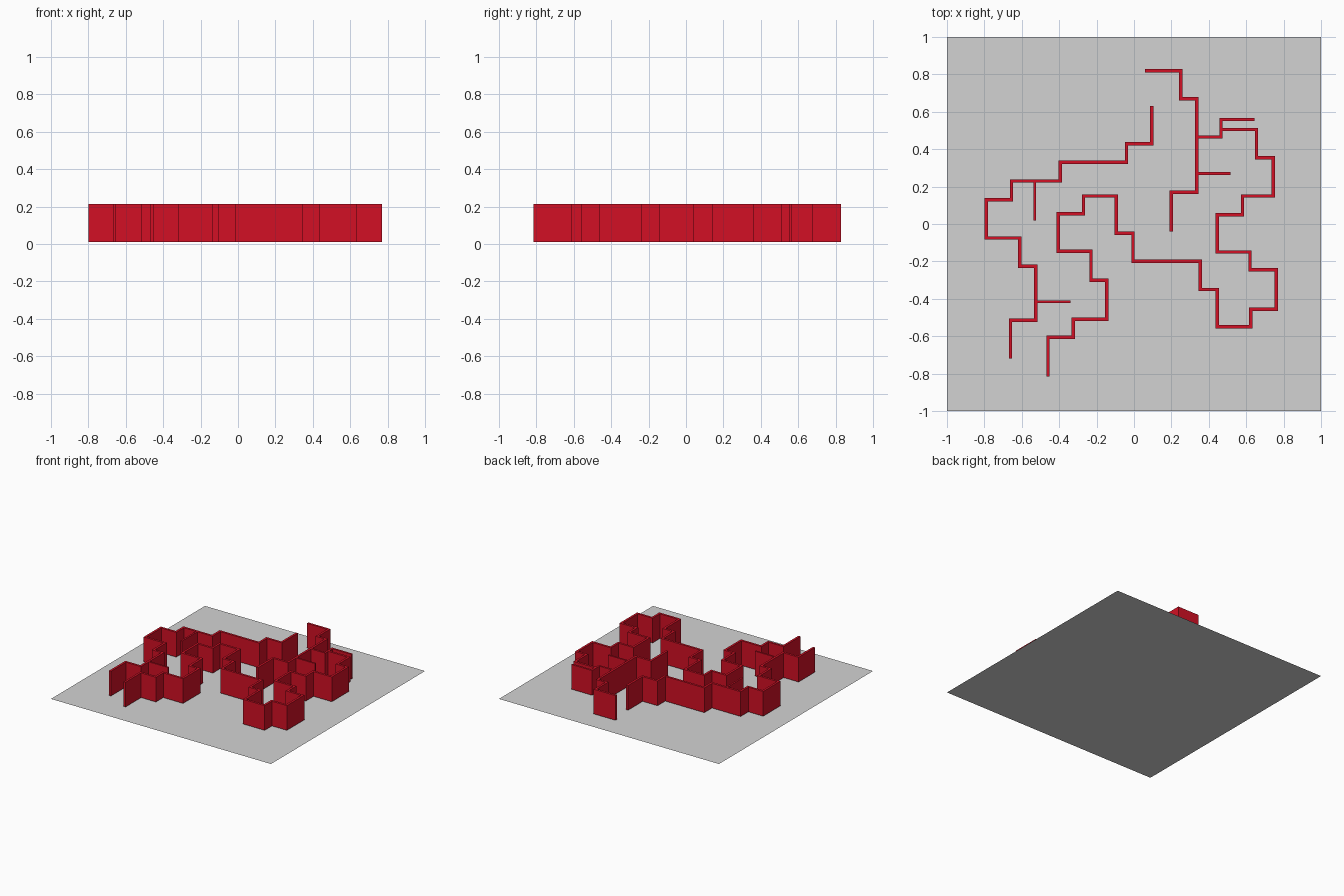
import bpy
import bmesh
from mathutils import Vector

default = bpy.data.objects.get("Cube")
if default:
    bpy.data.objects.remove(default, do_unlink=True)

WALL_BOTTOM, WALL_TOP = 0.01, 0.213


def make_material(name, colour):
    mat = bpy.data.materials.new(name)
    mat.use_nodes = True
    mat.diffuse_color = colour
    mat.node_tree.nodes["Principled BSDF"].inputs["Base Color"].default_value = colour
    return mat


def make_object(name, bm, mat):
    bmesh.ops.recalc_face_normals(bm, faces=bm.faces)
    mesh = bpy.data.meshes.new(name)
    bm.to_mesh(mesh)
    bm.free()
    mesh.materials.append(mat)
    obj = bpy.data.objects.new(name, mesh)
    bpy.context.collection.objects.link(obj)
    return obj


def stepped_path(x, y, steps, axis):
    """Right-angled path: each step is the next x or y, alternating from axis."""
    point = [x, y]
    path = [Vector(point)]
    for value in steps:
        point[axis] = value
        path.append(Vector(point))
        axis = 1 - axis
    return path


def make_wall(name, path, mat, thickness=0.018):
    """Sweep a mitred strip along the path and raise it into a solid wall."""
    normals = []
    for a, b in zip(path, path[1:]):
        d = (b - a).normalized()
        normals.append(Vector((-d.y, d.x)))
    bm = bmesh.new()
    rows = []
    for i, p in enumerate(path):
        near = normals[max(i - 1, 0):i + 1]
        offset = sum(near, Vector((0, 0))) * thickness / 2
        rows.append([bm.verts.new((*(p + s * offset), WALL_BOTTOM)) for s in (1, -1)])
    for (a, b), (c, d) in zip(rows, rows[1:]):
        bm.faces.new((a, b, d, c))
    raised = bmesh.ops.extrude_face_region(bm, geom=bm.faces[:], use_keep_orig=True)
    top = [v for v in raised["geom"] if isinstance(v, bmesh.types.BMVert)]
    bmesh.ops.translate(bm, verts=top, vec=(0, 0, WALL_TOP - WALL_BOTTOM))
    return make_object(name, bm, mat)


red = make_material("wall red", (0.65, 0.005, 0.018, 1))
grey = make_material("floor grey", (0.65, 0.65, 0.65, 1))

# Flat square floor
bm = bmesh.new()
bmesh.ops.create_grid(bm, x_segments=1, y_segments=1, size=1)
make_object("floor", bm, grey)

# Long stepped walls
X, Y = 0, 1
make_wall("inner_wall", stepped_path(0.465, 0.505, [
    0.655, 0.355, 0.745, 0.15, 0.58, 0.05, 0.445, -0.15, 0.62, -0.245,
    0.76, -0.455, 0.625, -0.55, 0.445, -0.35, 0.355, -0.2, -0.005, -0.05,
    -0.095, 0.15, -0.27, 0.055, -0.405, -0.145, -0.23, -0.3, -0.145, -0.51,
    -0.325, -0.605, -0.46, -0.815], X), red)
make_wall("left_wall", stepped_path(0.095, 0.63, [
    0.43, -0.04, 0.33, -0.395, 0.23, -0.655, 0.13, -0.79, -0.075, -0.61,
    -0.225, -0.525, -0.515, -0.66, -0.72], Y), red)
make_wall("back_wall", stepped_path(0.06, 0.82, [
    0.25, 0.67, 0.335, 0.17, 0.2, -0.04], X), red)

# Short branches off the long walls
make_wall("back_branch", stepped_path(0.335, 0.465, [0.465, 0.56, 0.645], X), red, 0.016)
make_wall("middle_branch", stepped_path(0.335, 0.27, [0.515], X), red, 0.014)
make_wall("side_branch", stepped_path(-0.53, 0.23, [0.02], Y), red, 0.014)
make_wall("front_branch", stepped_path(-0.525, -0.415, [-0.34], X), red, 0.014)
